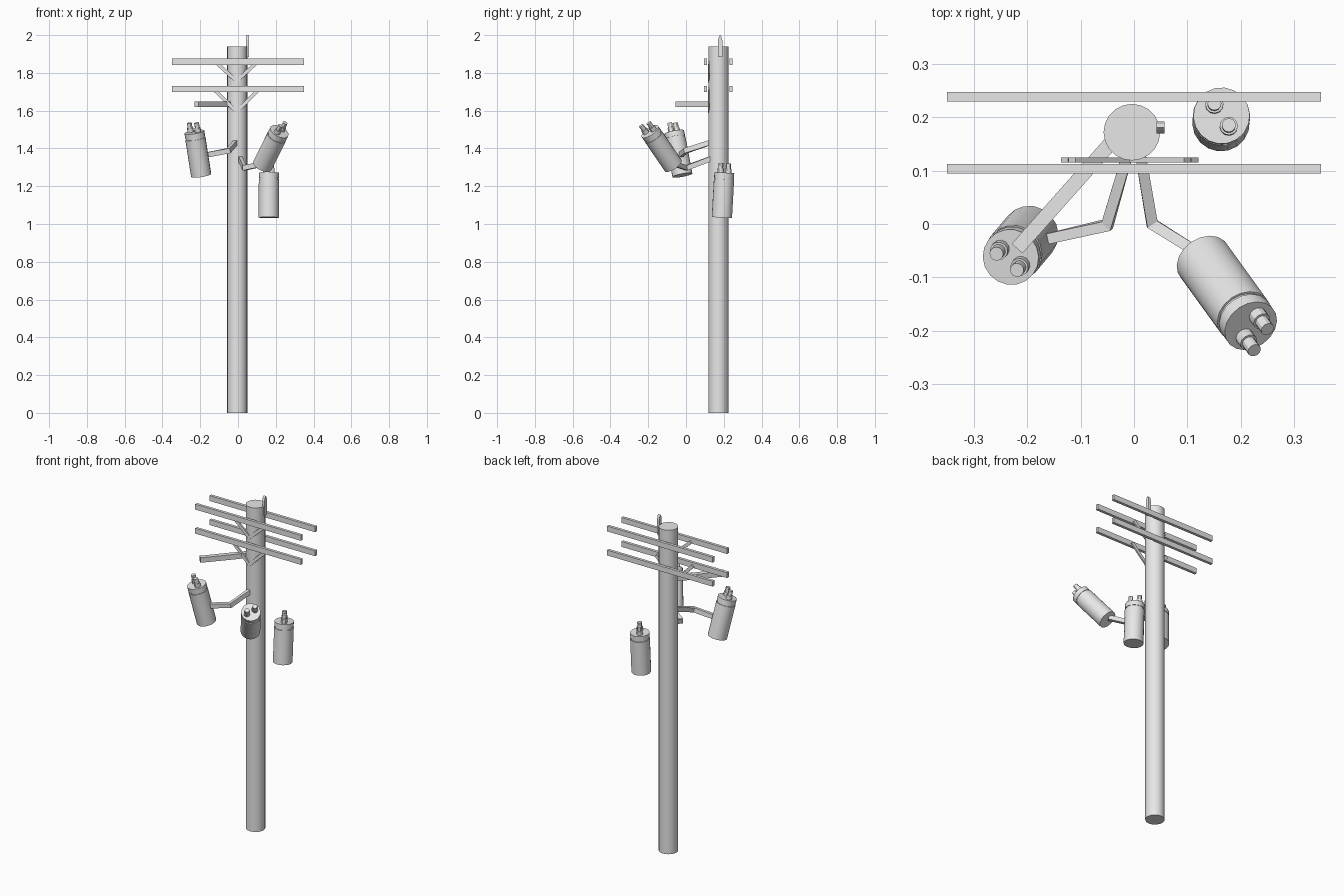
import bpy, bmesh, math
from mathutils import Vector, Matrix

if "Cube" in bpy.data.objects:
    bpy.data.objects.remove(bpy.data.objects["Cube"])

grey = bpy.data.materials.new("weathered grey")
grey.diffuse_color = (0.8, 0.8, 0.8, 1)
grey.use_nodes = True
grey.node_tree.nodes["Principled BSDF"].inputs["Base Color"].default_value = grey.diffuse_color


def finish(name, bm, smooth=False):
    bmesh.ops.recalc_face_normals(bm, faces=bm.faces)
    me = bpy.data.meshes.new(name)
    bm.to_mesh(me)
    bm.free()
    me.materials.append(grey)
    ob = bpy.data.objects.new(name, me)
    bpy.context.collection.objects.link(ob)
    if smooth:
        bpy.ops.object.select_all(action='DESELECT')
        ob.select_set(True)
        bpy.context.view_layer.objects.active = ob
        bpy.ops.object.shade_smooth_by_angle(angle=math.radians(30))
    return ob


def box(name, lo, hi):
    lo, hi = Vector(lo), Vector(hi)
    bm = bmesh.new()
    bmesh.ops.create_cube(bm, size=1, matrix=Matrix.Translation((lo + hi) / 2)
                          @ Matrix.Diagonal((*(hi - lo), 1)))
    return finish(name, bm)


def lathe(bm, profile, frame, sides):
    """Revolve (radius, height) points around the frame's z axis, with end caps."""
    rings = [[bm.verts.new(frame @ Vector((r * math.cos(2 * math.pi * i / sides),
                                           r * math.sin(2 * math.pi * i / sides), h)))
              for i in range(sides)] for r, h in profile]
    for a, b in zip(rings, rings[1:]):
        for i in range(sides):
            j = (i + 1) % sides
            bm.faces.new((a[i], a[j], b[j], b[i]))
    bm.faces.new(rings[0][::-1])
    bm.faces.new(rings[-1])


def bar(name, points, width, height, up=(0, 0, 1)):
    """Rectangular bar swept along a path, mitred at bends."""
    pts = [Vector(p) for p in points]
    up = Vector(up)
    bm = bmesh.new()
    rings = []
    for i, p in enumerate(pts):
        d_in = (p - pts[i - 1]).normalized() if i else None
        d_out = (pts[i + 1] - p).normalized() if i < len(pts) - 1 else None
        d = ((d_in or d_out) + (d_out or d_in)).normalized()
        side = d.cross(up).normalized()
        top = side.cross(d).normalized()
        k = 1 / max(0.5, d.dot(d_in or d_out))
        rings.append([bm.verts.new(p + side * sx * k * width / 2 + top * sz * height / 2)
                      for sx, sz in ((-1, -1), (1, -1), (1, 1), (-1, 1))])
    for a, b in zip(rings, rings[1:]):
        for i in range(4):
            j = (i + 1) % 4
            bm.faces.new((a[i], a[j], b[j], b[i]))
    bm.faces.new(rings[0][::-1])
    bm.faces.new(rings[-1])
    return finish(name, bm)


def transformer(name, bottom, top, across):
    """Can with a grooved lid and two stepped bushings, spaced along 'across'."""
    bottom, top = Vector(bottom), Vector(top)
    z = (top - bottom).normalized()
    x = Vector(across)
    x = (x - z * x.dot(z)).normalized()
    y = z.cross(x)
    frame = Matrix.Translation(bottom) @ Matrix((x, y, z)).transposed().to_4x4()
    n = (top - bottom).length
    bm = bmesh.new()
    lathe(bm, [(0.054, 0), (0.054, n - 0.035), (0.050, n - 0.035), (0.050, n - 0.028),
               (0.053, n - 0.028), (0.053, n)], frame, 18)
    for s in (-1, 1):
        lathe(bm, [(0.017, n - 0.005), (0.017, n + 0.022), (0.013, n + 0.022), (0.013, n + 0.05)],
              frame @ Matrix.Translation((s * 0.0245, 0, 0)), 12)
    return finish(name, bm, True)


# Pole
bm = bmesh.new()
lathe(bm, [(0.053, 0), (0.053, 1.94)], Matrix.Translation((-0.004, 0.172, 0)), 20)
finish("pole", bm, True)

# Two pairs of crossarms, front and back of the pole
for level, z in (("upper", 1.859), ("lower", 1.715)):
    for side, y in (("front", 0.1035), ("back", 0.2385)):
        box(f"{level}_{side}_crossarm", (-0.35, y - 0.0085, z - 0.016), (0.35, y + 0.0085, z + 0.016))

# Flat V braces under the front crossarms
for level, z0, z1, reach in (("upper", 1.757, 1.855, 0.108), ("lower", 1.595, 1.715, 0.122)):
    for side, s in (("left", -1), ("right", 1)):
        bar(f"{level}_{side}_brace", [(-0.008, 0.12, z0), (-0.008 + s * reach, 0.12, z1)],
            0.019, 0.009, up=(0, 1, 0))

# Side arm
bar("side_arm", [(-0.03, 0.167, 1.634), (-0.219, -0.046, 1.634)], 0.027, 0.03)

# Pointed pin beside the pole top
bm = bmesh.new()
outline = [(0.17, 1.885), (0.192, 1.885), (0.192, 1.975), (0.187, 1.993),
           (0.181, 2.0), (0.175, 1.993), (0.17, 1.975)]
face = bm.faces.new([bm.verts.new((0.042, y, z)) for y, z in outline])
ext = bmesh.ops.extrude_face_region(bm, geom=[face])
bmesh.ops.translate(bm, vec=(0.015, 0, 0),
                    verts=[v for v in ext["geom"] if isinstance(v, bmesh.types.BMVert)])
finish("top_pin", bm)

# Transformers
transformer("left_transformer", (-0.195, -0.019, 1.258), (-0.231, -0.062, 1.487), (0.019, -0.015, 0))
transformer("front_right_transformer", (0.13, -0.068, 1.31), (0.219, -0.191, 1.49), (0.013, 0.0205, 0.008))
transformer("back_right_transformer", (0.163, 0.190, 1.034), (0.164, 0.203, 1.272), (0.0135, -0.0205, 0))

# Elbow brackets
bar("left_bracket", [(-0.012, 0.13, 1.432), (-0.05, -0.002, 1.388), (-0.185, -0.033, 1.362)], 0.02, 0.027)
bar("right_bracket", [(0.012, 0.13, 1.345), (0.034, 0.0, 1.297), (0.13, -0.06, 1.318)], 0.02, 0.027)
